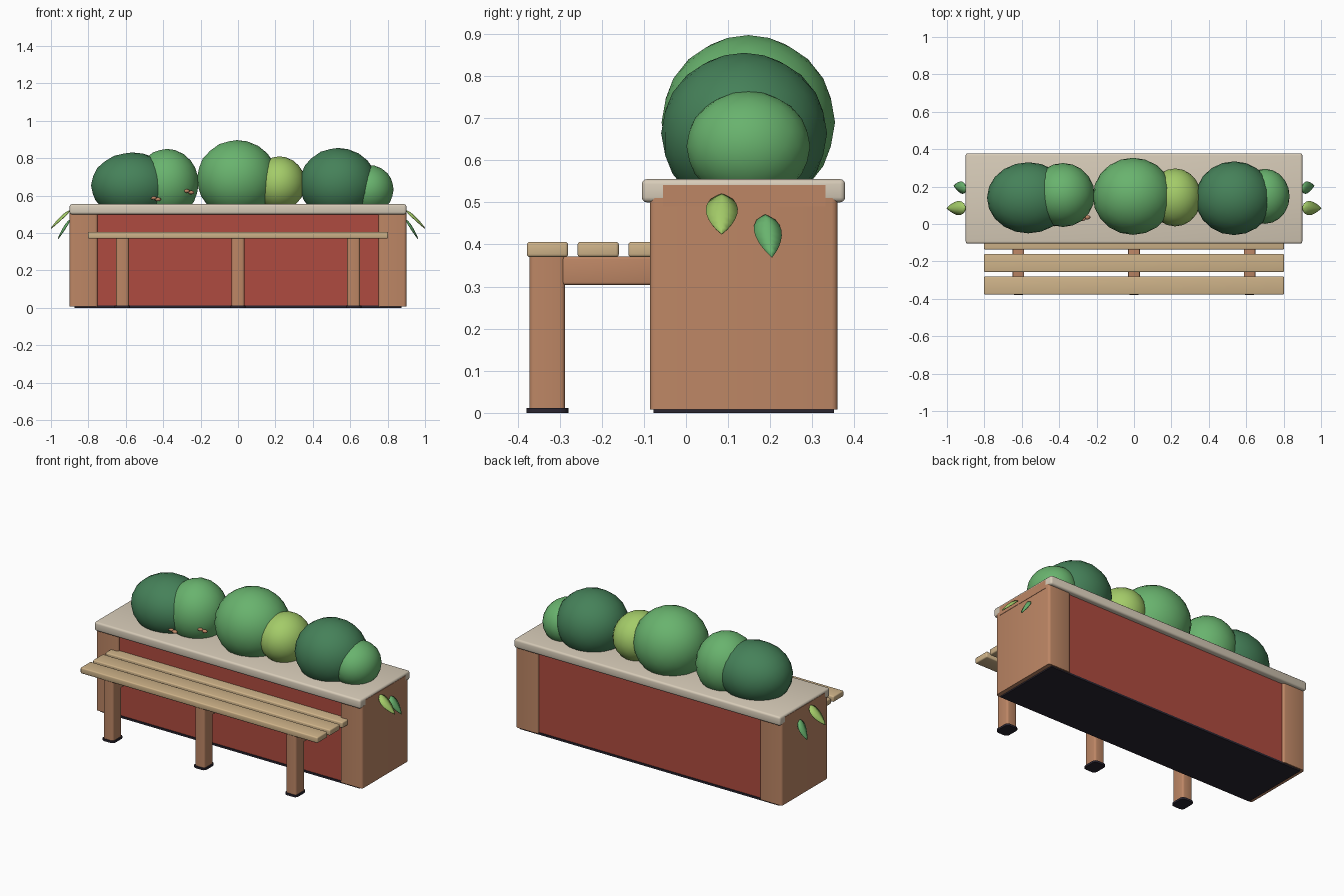
import bpy, bmesh, math
from mathutils import Vector

cube = bpy.data.objects.get("Cube")
if cube:
    bpy.data.objects.remove(cube, do_unlink=True)


def material(name, rgb):
    m = bpy.data.materials.new(name)
    m.use_nodes = True
    m.diffuse_color = (*rgb, 1)
    m.node_tree.nodes["Principled BSDF"].inputs["Base Color"].default_value = (*rgb, 1)
    return m


WOOD = material("brown wood", (0.51, 0.24, 0.13))
RED = material("red panel", (0.43, 0.07, 0.05))
STONE = material("cream stone", (0.68, 0.60, 0.48))
SLAT = material("pale slat wood", (0.62, 0.45, 0.25))
DARK = material("dark base", (0.022, 0.018, 0.03))
DEEP = material("deep green", (0.06, 0.22, 0.10))
GREEN = material("leaf green", (0.14, 0.45, 0.155))
LIME = material("lime green", (0.37, 0.60, 0.14))


def finish(bm, name, mat):
    mesh = bpy.data.meshes.new(name)
    bmesh.ops.recalc_face_normals(bm, faces=bm.faces)
    bm.to_mesh(mesh)
    bm.free()
    mesh.materials.append(mat)
    ob = bpy.data.objects.new(name, mesh)
    bpy.context.collection.objects.link(ob)
    bpy.ops.object.select_all(action='DESELECT')
    ob.select_set(True)
    bpy.context.view_layer.objects.active = ob
    bpy.ops.object.shade_smooth_by_angle(angle=math.radians(50))
    return ob


def box(name, mat, x, y, z, bevel=0.0, upright_only=False):
    """Box between (min, max) pairs, with rounded edges."""
    bm = bmesh.new()
    bmesh.ops.create_cube(bm, size=1)
    for v in bm.verts:
        v.co = Vector([(a + b) / 2 + c * (b - a) for (a, b), c in zip((x, y, z), v.co)])
    if bevel:
        edges = [e for e in bm.edges if not upright_only
                 or abs(e.verts[0].co.z - e.verts[1].co.z) > 1e-4]
        bmesh.ops.bevel(bm, geom=edges, offset=bevel, segments=3, profile=0.5, affect='EDGES')
    return finish(bm, name, mat)


def ball(name, mat, centre, radii, detail=3):
    bm = bmesh.new()
    bmesh.ops.create_icosphere(bm, subdivisions=detail, radius=1)
    for v in bm.verts:
        v.co = Vector([c + r * p for c, r, p in zip(centre, radii, v.co)])
    return finish(bm, name, mat)


def leaf(name, mat, side, y, top, drop, reach, width, lean):
    """Drooping pointed leaf hanging from an end of the planter."""
    bm = bmesh.new()
    rows, steps = [], 8
    for i in range(steps + 1):
        t = i / steps
        half = width / 2 * math.sin(math.pi * t ** 0.75) ** 0.8 if 0 < i < steps else 0.001
        x = 0.898 + reach * t ** 0.85
        z = top - drop * t ** 1.25
        row = []
        for s in (-1, 0, 1):
            fold = 0.25 * half * abs(s)
            row.append(bm.verts.new((side * (x - fold), y + lean * t + s * half, z - fold)))
        rows.append(row)
    for a, b in zip(rows, rows[1:]):
        for k in range(2):
            bm.faces.new((a[k], a[k + 1], b[k + 1], b[k]))
    ob = finish(bm, name, mat)
    mod = ob.modifiers.new("thickness", 'SOLIDIFY')
    mod.thickness = 0.004
    mod.offset = 0


# Planter body
box("planter_base", DARK, (-0.875, 0.875), (-0.077, 0.352), (0, 0.012))
box("planter_panel", RED, (-0.77, 0.77), (-0.072, 0.347), (0.01, 0.52))
box("planter_lip", STONE, (-0.9, 0.9), (-0.105, 0.378), (0.5, 0.555), 0.012)
for side, label in ((-1, "right"), (1, "left")):
    span = sorted((side * 0.75, side * 0.9))
    box(label + "_end_block", WOOD, span, (-0.086, 0.36), (0.008, 0.51), 0.014, True)
    tongue = sorted((side * 0.8, side * 0.902))
    box(label + "_end_tongue", WOOD, tongue, (-0.055, 0.331), (0.49, 0.541))
    leaf(label + "_lime_leaf", LIME, side, 0.085, 0.52, 0.095, 0.102, 0.075, 0.0)
    leaf(label + "_green_leaf", GREEN, side, 0.188, 0.47, 0.1, 0.064, 0.064, 0.016)

# Bench slats
for i in range(3):
    y = -0.378 + 0.1205 * i
    box("bench_slat", SLAT, (-0.802, 0.802), (y, y + 0.098), (0.37, 0.406), 0.007)

# Bench legs, braces and feet
for x in (-0.618, 0, 0.618):
    w = 0.034
    box("bench_leg", WOOD, (x - w, x + w), (-0.372, -0.287), (0.008, 0.372), 0.012, True)
    box("bench_brace", WOOD, (x - w + 0.003, x + w - 0.003), (-0.303, -0.06),
        (0.304, 0.371), 0.006)
    box("bench_foot", DARK, (x - w - 0.007, x + w + 0.007), (-0.379, -0.279),
        (0, 0.012), 0.02, True)

# Clipped shrubs
ball("middle_shrub", GREEN, (-0.005, 0.148, 0.69), (0.215, 0.206, 0.207))
ball("lime_shrub", LIME, (0.22, 0.142, 0.665), (0.14, 0.155, 0.145))
ball("left_deep_shrub", DEEP, (0.535, 0.138, 0.664), (0.207, 0.197, 0.191))
ball("left_small_shrub", GREEN, (0.7, 0.148, 0.633), (0.132, 0.147, 0.131))
ball("right_green_shrub", GREEN, (-0.38, 0.155, 0.665), (0.17, 0.171, 0.185))
ball("right_deep_shrub", DEEP, (-0.565, 0.14, 0.655), (0.221, 0.19, 0.176))

# Small buds low on the shrubs
for x, y, z in ((-0.452, -0.002, 0.588), (-0.428, 0.0, 0.58),
                (-0.275, 0.028, 0.625), (-0.25, 0.036, 0.617)):
    ball("bud", WOOD, (x, y, z), (0.017, 0.012, 0.01), 2)
